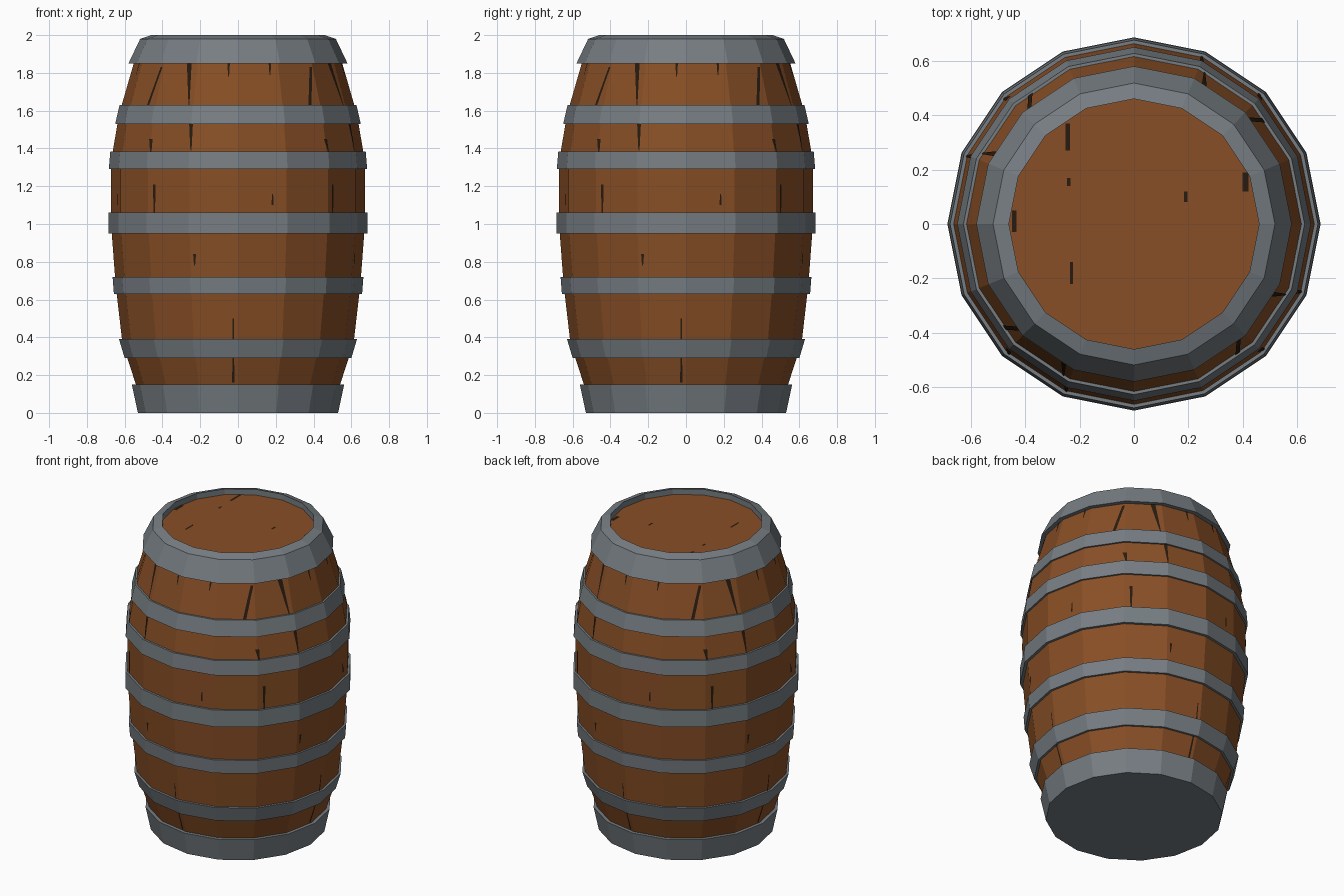
import bpy, bmesh, math

if "Cube" in bpy.data.objects:
    bpy.data.objects.remove(bpy.data.objects["Cube"])

SIDES = 16
STEP = 2 * math.pi / SIDES


def material(name, rgb):
    m = bpy.data.materials.new(name)
    m.diffuse_color = (*rgb, 1.0)
    m.use_nodes = True
    m.node_tree.nodes["Principled BSDF"].inputs["Base Color"].default_value = m.diffuse_color
    return m


wood = material("brown wood", (0.245, 0.077, 0.019))
iron = material("grey iron", (0.182, 0.206, 0.225))
dark = material("dark crack", (0.021, 0.011, 0.005))


def finish(bm, name, mat, recalc=True):
    if recalc:
        bmesh.ops.recalc_face_normals(bm, faces=bm.faces)
    me = bpy.data.meshes.new(name)
    bm.to_mesh(me)
    bm.free()
    me.materials.append(mat)
    ob = bpy.data.objects.new(name, me)
    bpy.context.scene.collection.objects.link(ob)
    return ob


def revolve(name, profile, mat, ring):
    """Revolve (radius, z) points; ring closes the profile, otherwise ends are capped."""
    bm = bmesh.new()
    loops = [[bm.verts.new((r * math.cos(i * STEP), r * math.sin(i * STEP), z))
              for i in range(SIDES)] for r, z in profile]
    pairs = list(zip(loops, loops[1:]))
    if ring:
        pairs.append((loops[-1], loops[0]))
    else:
        bm.faces.new(loops[0])
        bm.faces.new(loops[-1])
    for a, b in pairs:
        for i in range(SIDES):
            j = (i + 1) % SIDES
            bm.faces.new((a[i], a[j], b[j], b[i]))
    return finish(bm, name, mat)


# Staves and recessed lid
BODY = [(0.50, 0.05), (0.54, 0.15), (0.612, 0.37), (0.648, 0.68), (0.672, 1.0),
        (0.672, 1.33), (0.63, 1.58), (0.552, 1.85), (0.49, 1.962)]
revolve("barrel_body", BODY, wood, False)

# Hoops: bottom z, bottom radius, top z, top radius
HOOPS = [(0.29, 0.60, 0.39, 0.63), (0.63, 0.657, 0.72, 0.664), (0.95, 0.686, 1.06, 0.686),
         (1.29, 0.684, 1.385, 0.676), (1.53, 0.65, 1.63, 0.627)]
for n, (z0, r0, z1, r1) in enumerate(HOOPS):
    revolve(f"hoop_{n + 1}", [(r0 - 0.05, z0), (r0, z0), (r1, z1), (r1 - 0.05, z1)], iron, True)

# End bands
revolve("bottom_band", [(0.53, 0.0), (0.562, 0.15), (0.50, 0.15)], iron, False)
revolve("top_rim", [(0.52, 1.85), (0.58, 1.85), (0.518, 1.98), (0.46, 2.0), (0.46, 1.95)],
        iron, True)


def body_radius(z):
    for (r0, z0), (r1, z1) in zip(BODY, BODY[1:]):
        if z0 <= z <= z1:
            return r0 + (r1 - r0) * (z - z0) / (z1 - z0)
    return BODY[-1][0]


def surface(angle, z):
    flat = math.cos(STEP / 2) / math.cos(angle % STEP - STEP / 2)
    r = body_radius(z) * flat + 0.004
    return (r * math.cos(angle), r * math.sin(angle), z)


# Thin cracks between staves, as seen from one side: x, z bottom, z top,
# width at bottom, width at top. Repeated on all four sides.
CRACKS = [(-0.26, 1.63, 1.85, 0.006, 0.03), (-0.248, 1.39, 1.53, 0.006, 0.022),
          (-0.445, 1.05, 1.21, 0.008, 0.018), (-0.46, 1.385, 1.45, 0.008, 0.025),
          (0.385, 1.63, 1.83, 0.02, 0.016), (-0.025, 0.16, 0.50, 0.012, 0.006),
          (0.185, 1.10, 1.16, 0.012, 0.006), (-0.23, 0.78, 0.84, 0.006, 0.015),
          (0.17, 1.79, 1.85, 0.005, 0.014), (-0.05, 1.78, 1.85, 0.005, 0.014)]
bm = bmesh.new()
for turn in range(4):
    for x, z0, z1, w0, w1 in CRACKS:
        rows = []
        for k in range(4):
            t = k / 3
            z = z0 + (z1 - z0) * t
            r = body_radius(z)
            a = (turn - 1) * math.pi / 2 + math.asin(x / r)
            h = (w0 + (w1 - w0) * t) / 2 / r
            rows.append([bm.verts.new(surface(a - h, z)), bm.verts.new(surface(a + h, z))])
        for p, q in zip(rows, rows[1:]):
            bm.faces.new((p[0], p[1], q[1], q[0]))
finish(bm, "stave_cracks", dark, False)

# Small cracks in the lid: x, y bottom, y top, width
bm = bmesh.new()
for x, y0, y1, w in [(-0.243, 0.27, 0.37, 0.016), (-0.24, 0.14, 0.17, 0.012),
                     (-0.23, -0.22, -0.14, 0.012), (0.19, 0.08, 0.12, 0.012),
                     (-0.44, -0.03, 0.05, 0.018), (0.41, 0.12, 0.19, 0.022)]:
    bm.faces.new([bm.verts.new((x + s * w / 2, y, 1.965))
                  for s, y in ((-1, y0), (1, y0), (1, y1), (-1, y1))])
finish(bm, "lid_cracks", dark, False)
